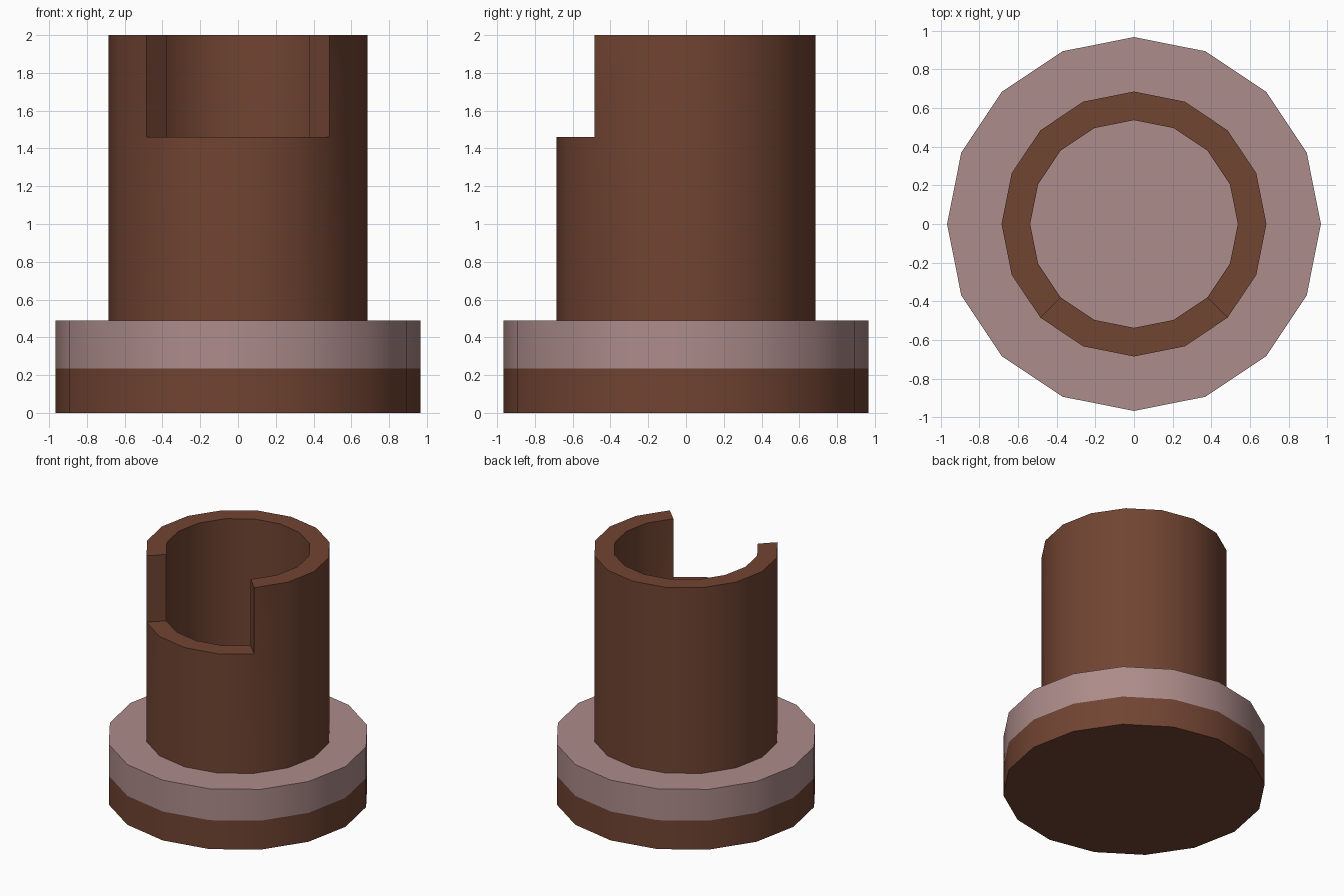
import bpy, bmesh
from math import cos, sin, pi, radians

if "Cube" in bpy.data.objects:
    bpy.data.objects.remove(bpy.data.objects["Cube"])

SIDES = 16
R_BASE, R_OUT, R_IN = 0.967, 0.685, 0.537
Z_BAND, Z_TOP_BASE, Z_NOTCH, Z_TOP = 0.235, 0.49, 1.46, 2.0
NOTCH = range(10, 14)  # tube segments cut away at the front (225 to 315 degrees)


def material(name, color):
    m = bpy.data.materials.new(name)
    m.diffuse_color = (*color, 1)
    m.use_nodes = True
    m.node_tree.nodes["Principled BSDF"].inputs["Base Color"].default_value = m.diffuse_color
    return m


def ring(bm, r, z):
    return [bm.verts.new((r * cos(2 * pi * i / SIDES), r * sin(2 * pi * i / SIDES), z))
            for i in range(SIDES)]


def finish(bm, name, mat):
    loose = [v for v in bm.verts if not v.link_faces]
    bmesh.ops.delete(bm, geom=loose, context='VERTS')
    bmesh.ops.recalc_face_normals(bm, faces=bm.faces[:])
    mesh = bpy.data.meshes.new(name)
    bm.to_mesh(mesh)
    bm.free()
    mesh.materials.append(mat)
    ob = bpy.data.objects.new(name, mesh)
    bpy.context.collection.objects.link(ob)
    bpy.ops.object.select_all(action='DESELECT')
    ob.select_set(True)
    bpy.context.view_layer.objects.active = ob
    bpy.ops.object.shade_smooth_by_angle(angle=radians(30))
    return ob


def disc(name, z0, z1, mat):
    bm = bmesh.new()
    lo, hi = ring(bm, R_BASE, z0), ring(bm, R_BASE, z1)
    bm.faces.new(lo[::-1])
    bm.faces.new(hi)
    for i in range(SIDES):
        j = (i + 1) % SIDES
        bm.faces.new((lo[i], lo[j], hi[j], hi[i]))
    finish(bm, name, mat)


brown = material("brown", (0.165, 0.058, 0.032))
pink = material("dusty_pink", (0.413, 0.262, 0.254))

# Two-tone round base
disc("base_foot", 0, Z_BAND, brown)
disc("base_band", Z_BAND, Z_TOP_BASE, pink)

# Hollow tube with a notch in the front of its rim
bm = bmesh.new()
levels = (Z_TOP_BASE, Z_NOTCH, Z_TOP)
outer = [ring(bm, R_OUT, z) for z in levels]
inner = [ring(bm, R_IN, z) for z in levels]
for i in range(SIDES):
    j = (i + 1) % SIDES
    top = 1 if i in NOTCH else 2
    for k in range(top):
        bm.faces.new((outer[k][i], outer[k][j], outer[k + 1][j], outer[k + 1][i]))
        bm.faces.new((inner[k][j], inner[k][i], inner[k + 1][i], inner[k + 1][j]))
    bm.faces.new((outer[top][i], outer[top][j], inner[top][j], inner[top][i]))
# Side walls of the notch
for i in (NOTCH.start, NOTCH.stop):
    bm.faces.new((outer[1][i], inner[1][i], inner[2][i], outer[2][i]))
finish(bm, "notched_tube", brown)
